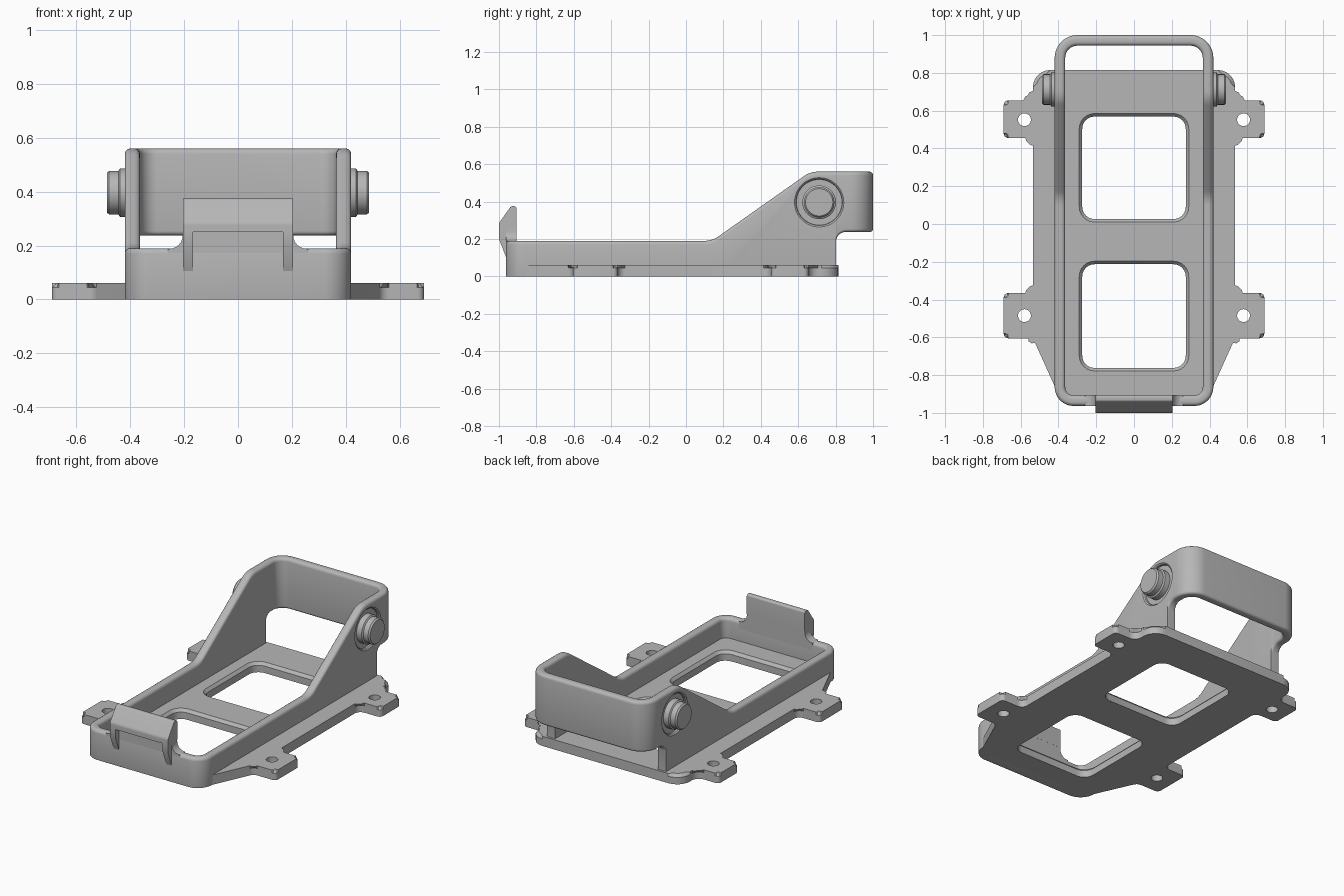
import bpy, bmesh, math
from mathutils import Vector

cube = bpy.data.objects.get("Cube")
if cube:
    bpy.data.objects.remove(cube, do_unlink=True)

grey = bpy.data.materials.new("plain grey")
grey.use_nodes = True
COLOUR = (0.47, 0.47, 0.47, 1)
grey.diffuse_color = COLOUR
grey.node_tree.nodes["Principled BSDF"].inputs["Base Color"].default_value = COLOUR


def finish(name, bm):
    bmesh.ops.recalc_face_normals(bm, faces=bm.faces)
    mesh = bpy.data.meshes.new(name)
    bm.to_mesh(mesh)
    bm.free()
    mesh.materials.append(grey)
    obj = bpy.data.objects.new(name, mesh)
    bpy.context.collection.objects.link(obj)
    return obj


def loft(rings, caps=True):
    """Skin a stack of equal point rings; without caps the stack closes on itself."""
    bm = bmesh.new()
    rows = [[bm.verts.new(p) for p in ring] for ring in rings]
    n = len(rows[0])
    pairs = list(zip(rows, rows[1:]))
    if caps:
        bm.faces.new(rows[0])
        bm.faces.new(rows[-1])
    else:
        pairs.append((rows[-1], rows[0]))
    for a, b in pairs:
        for i in range(n):
            j = (i + 1) % n
            bm.faces.new((a[i], a[j], b[j], b[i]))
    return bm


def rounded(points, closed=True, steps=6):
    """Round polygon corners; points are (u, v, radius)."""
    out = []
    n = len(points)
    for i, (u, v, r) in enumerate(points):
        c = Vector((u, v))
        if r == 0 or (not closed and i in (0, n - 1)):
            out.append(c)
            continue
        a = (Vector(points[i - 1][:2]) - c).normalized()
        b = (Vector(points[(i + 1) % n][:2]) - c).normalized()
        half = a.angle(b) / 2
        mid = c + (a + b).normalized() * (r / math.sin(half))
        start = c + a * (r / math.tan(half)) - mid
        end = c + b * (r / math.tan(half)) - mid
        sweep = start.angle(end)
        for k in range(steps + 1):
            t = k / steps
            out.append(mid + (start * math.sin((1 - t) * sweep)
                              + end * math.sin(t * sweep)) / math.sin(sweep))
    return out


def cut(target, cutter):
    mod = target.modifiers.new("cut", "BOOLEAN")
    mod.operation, mod.solver, mod.object = "DIFFERENCE", "EXACT", cutter
    bpy.context.view_layer.objects.active = target
    with bpy.context.temp_override(object=target, active_object=target):
        bpy.ops.object.modifier_apply(modifier=mod.name)
    bpy.data.objects.remove(cutter, do_unlink=True)


def turned(name, profile, axis, centre, sides=48):
    """Revolve (distance, radius) stations about the x or z axis."""
    rings = []
    for d, r in profile:
        ring = []
        for k in range(sides):
            a = math.tau * k / sides
            u, v = r * math.cos(a), r * math.sin(a)
            p = (d, u, v) if axis == "x" else (u, v, d)
            ring.append(Vector(p) + Vector(centre))
        rings.append(ring)
    return finish(name, loft(rings))


# Base plate: half outline with mounting ears, mirrored
half = [(0.36, -0.955, 0.04), (0.415, -0.87, 0.04), (0.535, -0.605, 0.04),
        (0.69, -0.605, 0.025), (0.69, -0.365, 0.025), (0.535, -0.365, 0.04),
        (0.535, 0.455, 0.04), (0.69, 0.455, 0.025), (0.69, 0.655, 0.025),
        (0.535, 0.655, 0.05), (0.535, 0.815, 0.09)]
outline = rounded(half + [(-x, y, r) for x, y, r in reversed(half)])
THICK = 0.062
bm = loft([[(p.x, p.y, z) for p in outline] for z in (0, THICK)])
rim = [e for e in bm.edges if all(v.co.z > 0.05 for v in e.verts)]
bmesh.ops.bevel(bm, geom=rim, offset=0.018, segments=1, affect="EDGES")
plate = finish("base_plate", bm)

# Chamfered windows in the plate
for y0, y1 in ((-0.778, -0.197), (0.01, 0.585)):
    rings = []
    for z, grow in ((-0.1, 0), (0.044, 0), (THICK, 0.016), (0.1, 0.016)):
        x, r = 0.274 + grow, 0.065 + grow
        a, b = y0 + 0.016 - grow, y1 - 0.016 + grow
        box = rounded([(-x, a, r), (x, a, r), (x, b, r), (-x, b, r)])
        rings.append([(p.x, p.y, z) for p in box])
    cut(plate, finish("window_cutter", loft(rings)))

# Screw holes in the ears
for x in (-0.58, 0.58):
    for y in (-0.485, 0.552):
        cut(plate, turned("hole_cutter", ((-0.1, 0.034), (0.1, 0.034)), "z", (x, y, 0), 32))

# Tray wall: a rounded loop whose top and bottom heights follow a side profile
top_line = rounded([(-1.1, 0.19, 0), (0.14, 0.19, 0.13), (0.665, 0.56, 0.13), (1.1, 0.56, 0)], False, 10)
low_line = [Vector((-1.1, 0)), Vector((0.8, 0))]
low_line += rounded([(0.801, 0.06, 0), (0.801, 0.238, 0.055), (1.1, 0.238, 0)], False, 8)


def height(line, y):
    for a, b in zip(line, line[1:]):
        if a.x <= y <= b.x:
            if b.x - a.x < 1e-6:
                return b.y
            return a.y + (b.y - a.y) * (y - a.x) / (b.x - a.x)
    return line[-1].y


HALF_W, FRONT, BACK, WALL = 0.42, -0.963, 1.0, 0.056
R_FRONT, R_BACK = 0.1, 0.12


def corner(cx, cy, r, start):
    for k in range(13):
        a = math.radians(start + 90 * k / 12)
        n = Vector((math.cos(a), math.sin(a)))
        yield Vector((cx, cy)) + n * r, n


ys = sorted({round(p.x, 4) for p in top_line + low_line
             if FRONT + R_FRONT + 0.01 < p.x < BACK - R_BACK - 0.005})
path = [(Vector((HALF_W, y)), Vector((1, 0))) for y in ys]
path += corner(HALF_W - R_BACK, BACK - R_BACK, R_BACK, 0)
path += corner(R_BACK - HALF_W, BACK - R_BACK, R_BACK, 90)
path += [(Vector((-HALF_W, y)), Vector((-1, 0))) for y in reversed(ys)]
path += corner(R_FRONT - HALF_W, FRONT + R_FRONT, R_FRONT, 180)
path += corner(HALF_W - R_FRONT, FRONT + R_FRONT, R_FRONT, 270)

rings = []
for p, n in path:
    hi, lo = height(top_line, p.y), height(low_line, p.y)
    quarter = [math.radians(a) for a in (0, 22.5, 45, 67.5, 90)]

    def edge(r):
        return [(r - r * math.cos(a), r - r * math.sin(a)) for a in quarter]
    upper = edge(0.02)
    lower = edge(0.016 if p.y > 0.8005 else 0.0005)
    section = [(d, hi - s) for d, s in upper]
    section += [(WALL - d, hi - s) for d, s in reversed(upper)]
    section += [(WALL - d, lo + s) for d, s in lower]
    section += [(d, lo + s) for d, s in reversed(lower)]
    rings.append([(p.x - n.x * d, p.y - n.y * d, z) for d, z in section])
wall = finish("tray_wall", loft(rings, caps=False))

# Pivot pins standing in shallow round recesses
parts = [plate, wall]
for side, s in (("left", 1), ("right", -1)):
    centre = (0, 0.712, 0.396)
    recess = ((0.402, 0.122), (0.413, 0.124), (0.422, 0.134), (0.46, 0.134))
    cut(wall, turned("recess_cutter", [(s * d, r) for d, r in recess], "x", centre))
    pin = ((0.39, 0.09), (0.438, 0.09), (0.444, 0.081), (0.478, 0.081), (0.487, 0.073))
    parts.append(turned(side + "_pivot_pin", [(s * d, r) for d, r in pin], "x", centre))

# Front latch: overhanging lip, flared stem and two side gussets
CLIP = 0.205


def across(name, profile, x0, x1):
    return finish(name, loft([[(x, p.x, p.y) for p in profile] for x in (x0, x1)]))


lip = rounded([(-0.906, 0.25, 0), (-0.906, 0.375, 0.012), (-0.936, 0.375, 0.015),
               (-1.0, 0.285, 0.03), (-1.0, 0.25, 0)])
parts.append(across("latch_lip", lip, -CLIP, CLIP))
gusset = [Vector(p) for p in ((-0.95, 0.105), (-0.963, 0.105), (-1.0, 0.2), (-1.0, 0.252), (-0.95, 0.252))]
for side, s in (("left", 1), ("right", -1)):
    parts.append(across(side + "_latch_gusset", gusset, s * 0.167, s * CLIP))
foot = [(CLIP + 0.055, 0.14, 0), (CLIP + 0.055, 0.188, 0), (CLIP, 0.188, 0.05), (CLIP, 0.3, 0)]
stem = rounded(foot + [(-x, z, r) for x, z, r in reversed(foot)])
parts.append(finish("latch_stem", loft([[(p.x, y, p.y) for p in stem] for y in (-0.9625, -0.9065)])))

# Smooth shading with sharp edges kept
for obj in bpy.context.view_layer.objects:
    obj.select_set(obj in parts)
bpy.context.view_layer.objects.active = plate
bpy.ops.object.shade_smooth_by_angle(angle=math.radians(32))
